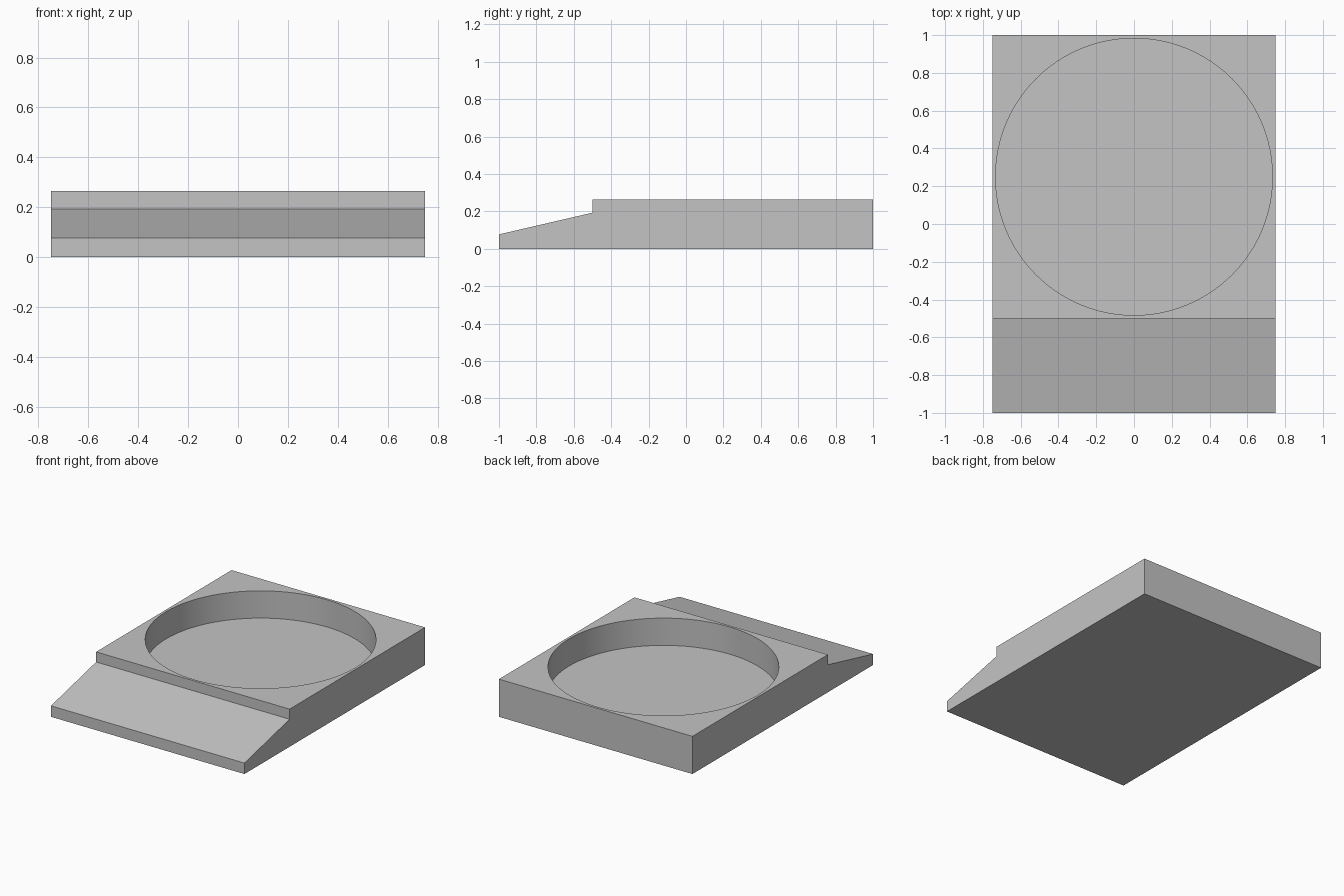
import bpy
import bmesh
import math

default_cube = bpy.data.objects.get("Cube")
if default_cube:
    bpy.data.objects.remove(default_cube, do_unlink=True)

HALF_WIDTH = 0.75
TOP, STEP, LIP, FLOOR = 0.264, 0.193, 0.077, 0.073
RADIUS, CENTRE_Y = 0.733, 0.25

# Single plain grey material
grey = bpy.data.materials.new("plain grey")
grey.use_nodes = True
colour = (0.55, 0.55, 0.55, 1)
grey.diffuse_color = colour
grey.node_tree.nodes["Principled BSDF"].inputs["Base Color"].default_value = colour

# Block with front ramp: side profile (y, z) extruded across the width
profile = [(-1, 0), (1, 0), (1, TOP), (-0.5, TOP), (-0.5, STEP), (-1, LIP)]
bm = bmesh.new()
side = bm.faces.new([bm.verts.new((-HALF_WIDTH, y, z)) for y, z in profile])
extruded = bmesh.ops.extrude_face_region(bm, geom=[side], use_keep_orig=True)
moved = [v for v in extruded["geom"] if isinstance(v, bmesh.types.BMVert)]
bmesh.ops.translate(bm, verts=moved, vec=(2 * HALF_WIDTH, 0, 0))
bmesh.ops.recalc_face_normals(bm, faces=bm.faces)
mesh = bpy.data.meshes.new("ramped_base")
bm.to_mesh(mesh)
bm.free()
mesh.materials.append(grey)
base = bpy.data.objects.new("ramped_base", mesh)
bpy.context.collection.objects.link(base)

# Round recess cut into the top
depth = 0.4
bpy.ops.mesh.primitive_cylinder_add(vertices=96, radius=RADIUS, depth=depth,
                                    location=(0, CENTRE_Y, FLOOR + depth / 2))
cutter = bpy.context.object
cutter.name = "recess_cutter"
cutter.hide_render = True
cutter.data.materials.append(grey)

recess = base.modifiers.new("round_recess", "BOOLEAN")
recess.operation = "DIFFERENCE"
recess.solver = "EXACT"
recess.object = cutter

bpy.ops.object.select_all(action="DESELECT")
base.select_set(True)
bpy.context.view_layer.objects.active = base
bpy.ops.object.modifier_apply(modifier=recess.name)
bpy.data.objects.remove(cutter, do_unlink=True)

# Smooth recess wall, crisp edges elsewhere (the ramp meets its lip at a shallow angle)
bpy.ops.object.shade_smooth_by_angle(angle=math.radians(10))
